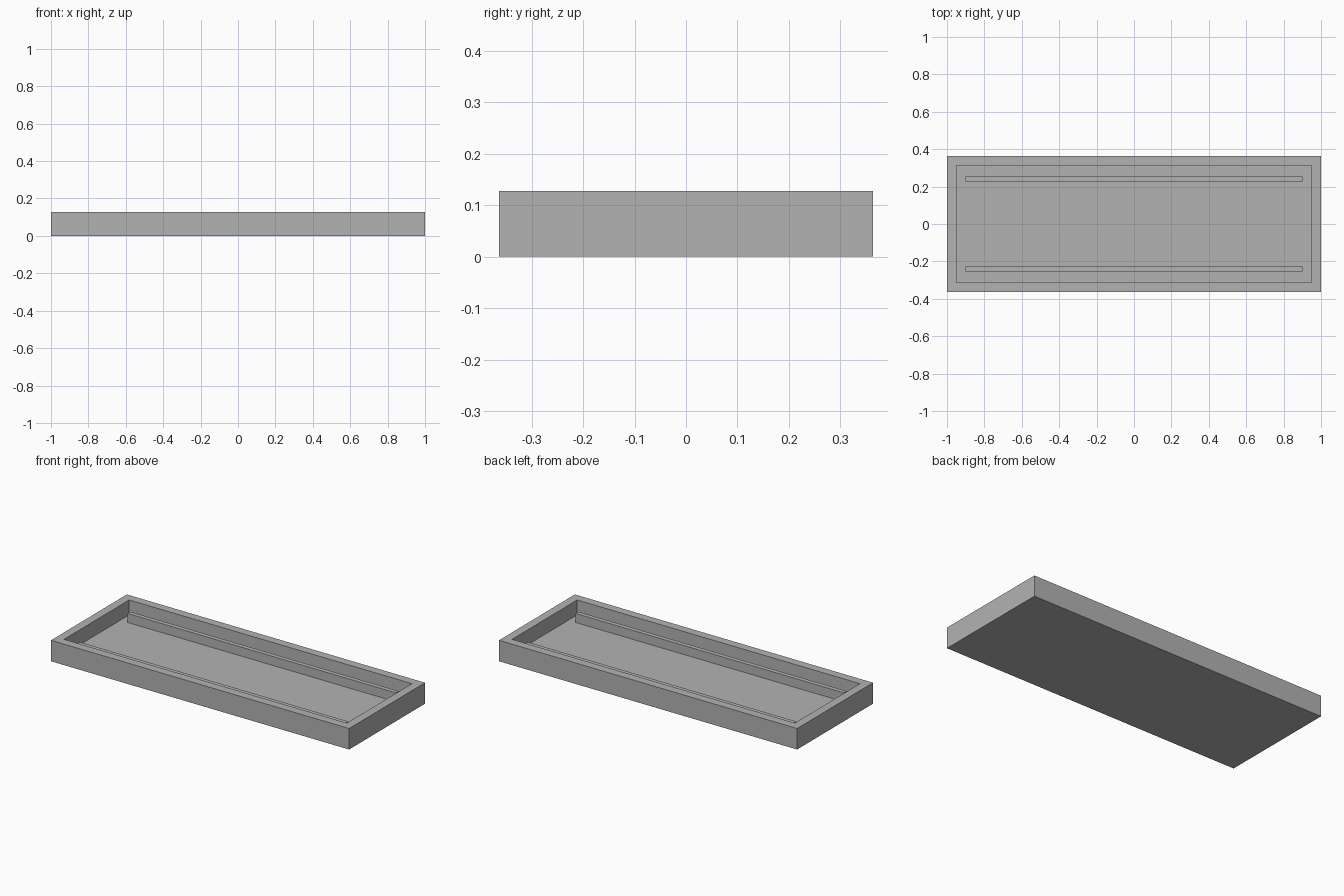
import bpy
import bmesh

cube = bpy.data.objects.get("Cube")
if cube:
    bpy.data.objects.remove(cube, do_unlink=True)

# One proportional unit: the rim is 1 thick, the tray 27.5 long
U = 2 / 27.5
LENGTH, WIDTH, HEIGHT = 27.5 * U, 10 * U, 1.75 * U
RIM, FLOOR = U, 0.5 * U

grey = bpy.data.materials.new("plain grey")
grey.use_nodes = True
colour = (0.45, 0.45, 0.45, 1)
grey.diffuse_color = colour
grey.node_tree.nodes["Principled BSDF"].inputs["Base Color"].default_value = colour


def add_box(bm, size, centre):
    verts = bmesh.ops.create_cube(bm, size=1)["verts"]
    bmesh.ops.scale(bm, vec=size, verts=verts)
    bmesh.ops.translate(bm, vec=centre, verts=verts)


def finish(name, bm):
    mesh = bpy.data.meshes.new(name)
    bm.to_mesh(mesh)
    bm.free()
    mesh.materials.append(grey)
    obj = bpy.data.objects.new(name, mesh)
    bpy.context.collection.objects.link(obj)
    return obj


# Tray: a block whose top is inset to a rim and pushed down to the floor
bm = bmesh.new()
add_box(bm, (LENGTH, WIDTH, HEIGHT), (0, 0, HEIGHT / 2))
top = max(bm.faces, key=lambda f: f.calc_center_median().z)
bmesh.ops.inset_region(bm, faces=[top], thickness=RIM)
floor = bmesh.ops.extrude_discrete_faces(bm, faces=[top])["faces"][0]
bmesh.ops.translate(bm, vec=(0, 0, FLOOR - HEIGHT), verts=floor.verts)
finish("tray", bm)

# Two long ribs standing on the floor near the front and back walls
rib_size = (24.75 * U, 0.375 * U, 0.75 * U)
rib_y = WIDTH / 2 - RIM - 0.5 * U - rib_size[1] / 2
for name, side in (("front_rib", -1), ("back_rib", 1)):
    bm = bmesh.new()
    add_box(bm, rib_size, (0, side * rib_y, FLOOR + rib_size[2] / 2))
    finish(name, bm)
